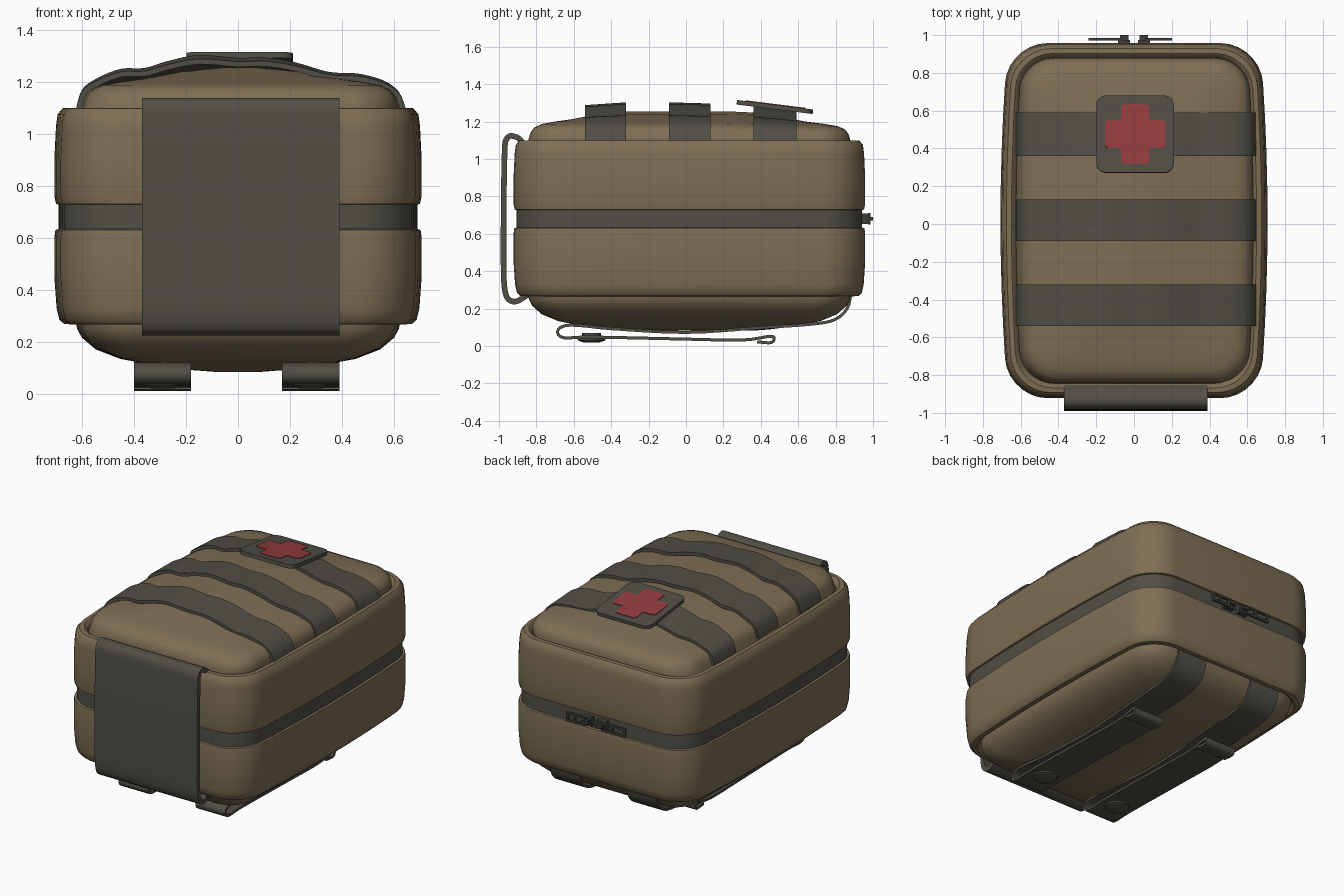
import bpy, bmesh, math
from mathutils import Vector

if "Cube" in bpy.data.objects:
    bpy.data.objects.remove(bpy.data.objects["Cube"])


def material(name, rgb):
    m = bpy.data.materials.new(name)
    m.diffuse_color = (*rgb, 1)
    m.use_nodes = True
    m.node_tree.nodes["Principled BSDF"].inputs["Base Color"].default_value = m.diffuse_color
    return m


TAN = material("tan canvas", (0.21, 0.157, 0.088))
GREY = material("grey webbing", (0.083, 0.077, 0.061))
DARK = material("dark metal", (0.05, 0.048, 0.042))
RED = material("red cloth", (0.30, 0.045, 0.048))


def make(name, verts, faces, mat, angle=35):
    me = bpy.data.meshes.new(name)
    me.from_pydata(verts, [], faces)
    bm = bmesh.new()
    bm.from_mesh(me)
    bmesh.ops.recalc_face_normals(bm, faces=bm.faces)
    bm.to_mesh(me)
    bm.free()
    ob = bpy.data.objects.new(name, me)
    bpy.context.collection.objects.link(ob)
    me.materials.append(mat)
    bpy.ops.object.select_all(action='DESELECT')
    ob.select_set(True)
    bpy.context.view_layer.objects.active = ob
    bpy.ops.object.shade_smooth_by_angle(angle=math.radians(angle))
    return ob


def rounded_rect(hx, hy, r, corner=7, side=8):
    """Rounded rectangle outline with extra points along the long sides."""
    pts = []
    for i, (sx, sy) in enumerate([(1, 1), (-1, 1), (-1, -1), (1, -1)]):
        for k in range(corner + 1):
            a = math.pi / 2 * (i + k / corner)
            pts.append((sx * (hx - r) + r * math.cos(a), sy * (hy - r) + r * math.sin(a)))
        if i % 2:
            for k in range(1, side):
                pts.append((sx * hx, (hy - r) * sy * (1 - 2 * k / side)))
        if i == 3:
            break
    return pts


def skin(rings, caps=(True, True)):
    n = len(rings[0])
    verts = [v for ring in rings for v in ring]
    faces = [(j * n + i, j * n + (i + 1) % n, (j + 1) * n + (i + 1) % n, (j + 1) * n + i)
             for j in range(len(rings) - 1) for i in range(n)]
    if caps[0]:
        faces.append(tuple(range(n)))
    if caps[1]:
        faces.append(tuple(range(len(verts) - n, len(verts))))
    return verts, faces


def bag_shell(name, profile, mat, caps):
    """Loft rounded rings given as (inset, height)."""
    rings = []
    for d, z in profile:
        hx, hy = 0.667 - d, 0.94 - d
        r = min(max(0.21 - 0.5 * d, 0.12), hx * 0.95)
        ring = []
        for x, y in rounded_rect(hx, hy, r):
            x *= 1 + 0.06 * (1 - (y / 0.94) ** 2)          # bulging flanks
            zz = z
            if z > 1.1:                                     # lid sags to the back
                zz = 1.1 + (z - 1.1) * (1 - 0.12 * min(max((y - 0.2) / 0.4, 0), 1))
                x += 0.01
            ring.append((x, y + 0.018, zz))
        rings.append(ring)
    return make(name, *skin(rings, caps), mat)


def spline(pts, steps=4):
    out = []
    for i in range(len(pts) - 1):
        p = [Vector(pts[min(max(i + k, 0), len(pts) - 1)]) for k in (-1, 0, 1, 2)]
        for s in range(steps):
            t = s / steps
            out.append(0.5 * (2 * p[1] + (p[2] - p[0]) * t
                              + (2 * p[0] - 5 * p[1] + 4 * p[2] - p[3]) * t * t
                              + (3 * p[1] - p[0] - 3 * p[2] + p[3]) * t ** 3))
    return out + [Vector(pts[-1])]


def ribbon(name, path, a, b, thick, axis, mat, k=(1, 1), base=1.09):
    """Strap following a side-on path, spanning a..b along the given axis."""
    path = spline(path)
    rings = []
    for i, p in enumerate(path):
        t = (path[min(i + 1, len(path) - 1)] - path[max(i - 1, 0)]).normalized()
        q = p + Vector((t.y, -t.x)) * thick                 # right hand side of travel
        ring = []
        for (u, z), w, s in ((p, a, k[0]), (p, b, k[1]), (q, b, k[1]), (q, a, k[0])):
            z = base + (z - base) * s
            ring.append((w, u, z) if axis == 'X' else (u, w, z))
        rings.append(ring)
    return make(name, *skin(rings), mat)


def box(name, x0, x1, y0, y1, z0, z1, mat):
    rings = [[(x0, y0, z), (x1, y0, z), (x1, y1, z), (x0, y1, z)] for z in (z0, z1)]
    return make(name, *skin(rings), mat)


# Two padded halves with a rolled rim and a domed panel each
bag_shell("upper_half", [(0.035, 0.722), (0.006, 0.73), (0.0, 0.76), (0.0, 0.9), (0.006, 1.03),
                         (0.012, 1.075), (0.03, 1.098), (0.055, 1.10), (0.073, 1.085),
                         (0.078, 1.07), (0.08, 1.105), (0.09, 1.14), (0.11, 1.168),
                         (0.15, 1.187), (0.22, 1.2), (0.32, 1.214), (0.45, 1.24),
                         (0.6, 1.255)], TAN, (False, True))
bag_shell("lower_half", [(0.035, 0.638), (0.004, 0.63), (0.0, 0.6), (0.0, 0.45), (0.008, 0.33),
                         (0.018, 0.285), (0.035, 0.268), (0.06, 0.266), (0.075, 0.28),
                         (0.078, 0.29), (0.082, 0.25), (0.10, 0.215), (0.15, 0.17),
                         (0.24, 0.133), (0.36, 0.11), (0.5, 0.09), (0.6, 0.082)],
          TAN, (False, True))

# Zip tape running all round
bag_shell("zip_tape", [(0.05, 0.6), (0.016, 0.61), (0.016, 0.75), (0.05, 0.76)], GREY, (True, True))

# Three wavy webbing straps over the lid
wave = [(-0.625, 1.09), (-0.60, 1.17), (-0.54, 1.215), (-0.45, 1.25), (-0.36, 1.253),
        (-0.27, 1.28), (-0.15, 1.303), (0.0, 1.292), (0.1, 1.294), (0.22, 1.275),
        (0.35, 1.238), (0.46, 1.232), (0.56, 1.205), (0.62, 1.16), (0.648, 1.09)]
for i, (a, b, k) in enumerate([(-0.54, -0.32, (0.93, 1.0)), (-0.09, 0.13, (1.0, 0.97)),
                               (0.36, 0.59, (0.95, 0.8))]):
    ribbon(f"lid_strap_{i + 1}", wave, a, b, 0.022, 'Y', GREY, k)

# Wide grab handle folded against the front
ribbon("front_handle", [(-0.85, 1.085), (-0.89, 1.125), (-0.94, 1.138), (-0.975, 1.11),
                        (-0.985, 1.03), (-0.99, 0.7), (-0.99, 0.4), (-0.98, 0.28),
                        (-0.95, 0.232), (-0.9, 0.225), (-0.84, 0.26)],
       -0.37, 0.39, -0.03, 'X', GREY)

# Mounting straps underneath, doubled back on themselves, with snap buttons
under = [(0.89, 0.28), (0.87, 0.2), (0.81, 0.14), (0.7, 0.112), (0.4, 0.09), (0.0, 0.065),
         (-0.4, 0.085), (-0.55, 0.1), (-0.64, 0.102), (-0.678, 0.08), (-0.65, 0.052),
         (-0.5, 0.056), (0.0, 0.045), (0.3, 0.04), (0.455, 0.06), (0.478, 0.035),
         (0.455, 0.01), (0.38, 0.015)]
for side, a, b in (("left", -0.4, -0.18), ("right", 0.17, 0.39)):
    ribbon(f"under_strap_{side}", under, a, b, 0.016, 'X', GREY)
    cx = (a + b) / 2
    rings = [[(cx + r * math.cos(t * math.pi / 10), -0.505 + r * math.sin(t * math.pi / 10), z)
              for t in range(20)]
             for r, z in ((0.05, 0.07), (0.05, 0.045), (0.075, 0.042), (0.073, 0.03), (0.045, 0.02))]
    make(f"snap_button_{side}", *skin(rings), GREY)

# Lid patch with a red cross, tilted towards the back
tilt = -math.atan(0.05 / 0.4)


def patch_part(name, outline, z0, z1, mat):
    ob = make(name, *skin([[(x, y, z) for x, y in outline] for z in (z0, z1)]), mat)
    ob.location = (0.006, 0.475, 1.278)
    ob.rotation_euler = (tilt, 0, 0)


patch_part("patch", rounded_rect(0.205, 0.205, 0.05), -0.012, 0.012, GREY)
w, l, c = 0.075, 0.16, 0.014
arm = [(l, -w + c), (l, w - c), (l - c, w), (w, w)]
cross = []
for q in range(4):
    co, si = math.cos(q * math.pi / 2), math.sin(q * math.pi / 2)
    cross += [(x * co - y * si, x * si + y * co) for x, y in [(l - c, -w)] + arm]
patch_part("red_cross", cross, 0.010, 0.016, RED)

# Zip sliders and framed pull tabs at the back
for side, s, end in (("left", -1, 0.24), ("right", 1, 0.20)):
    def bit(part, u0, u1, y0, y1, z0, z1):
        x0, x1 = sorted((s * u0, s * u1))
        box(f"zip_{part}_{side}", x0, x1, y0, y1, z0, z1, DARK)
    bit("slider", 0.02, 0.085, 0.94, 0.975, 0.652, 0.708)
    bit("bridge", 0.03, 0.075, 0.97, 1.0, 0.67, 0.69)
    bit("pull_top", 0.06, end, 0.972, 0.986, 0.696, 0.71)
    bit("pull_bottom", 0.06, end, 0.972, 0.986, 0.65, 0.664)
    for n, u in enumerate((0.06, 0.13, end - 0.016)):
        bit(f"pull_bar_{n + 1}", u, u + 0.016, 0.972, 0.986, 0.65, 0.71)
